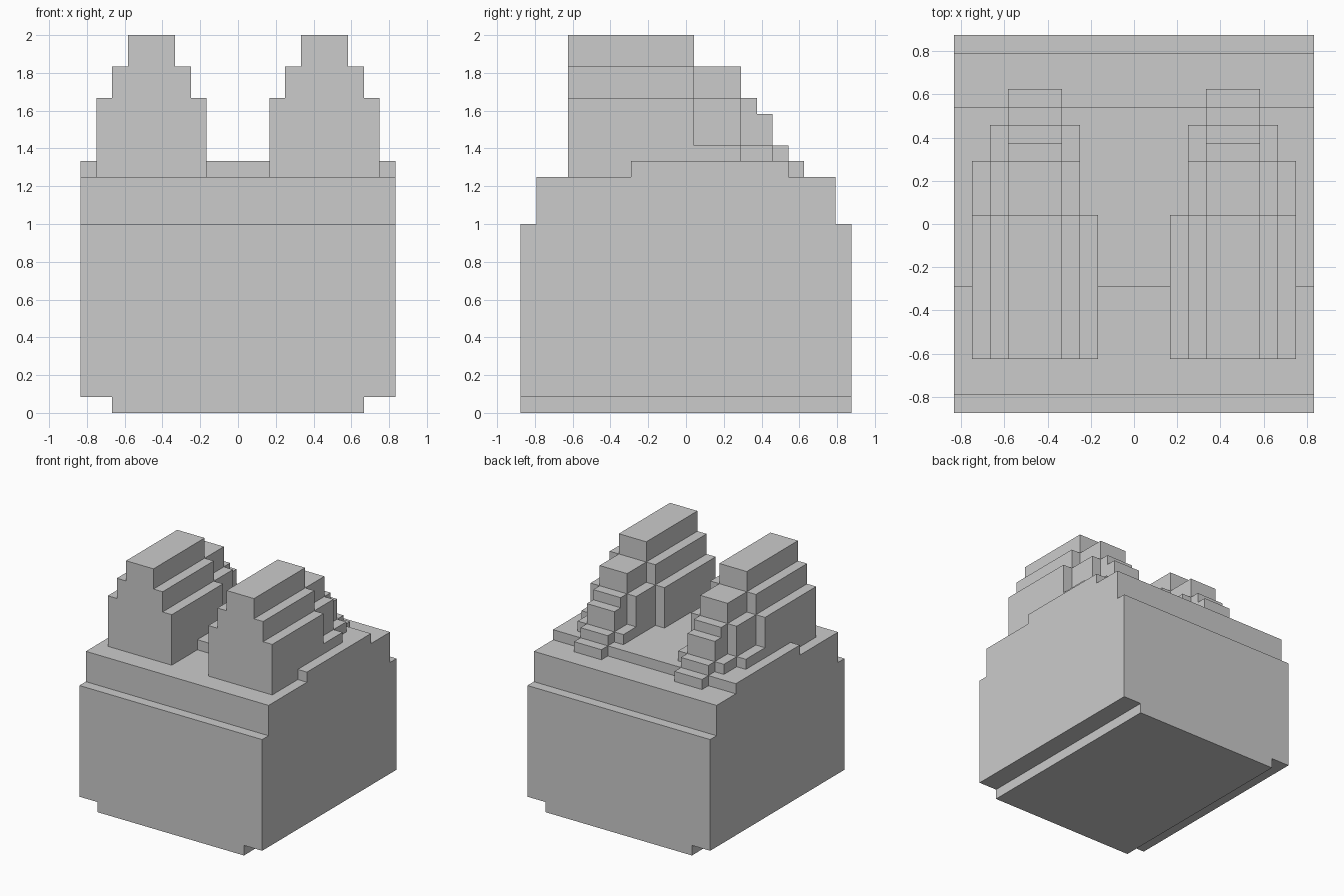
import bpy, bmesh

if "Cube" in bpy.data.objects:
    bpy.data.objects.remove(bpy.data.objects["Cube"])

U = 1 / 24  # the model sits on a grid of 1/24 unit


def extrude_side(name, x0, x1, profile):
    """Extrude a (y, z) side profile from x0 to x1, all in grid units."""
    bm = bmesh.new()
    face = bm.faces.new([bm.verts.new((x0 * U, y * U, z * U)) for y, z in profile])
    out = bmesh.ops.extrude_face_region(bm, geom=[face])
    new = [v for v in out["geom"] if isinstance(v, bmesh.types.BMVert)]
    bmesh.ops.translate(bm, verts=new, vec=((x1 - x0) * U, 0, 0))
    bmesh.ops.recalc_face_normals(bm, faces=bm.faces)
    mesh = bpy.data.meshes.new(name)
    bm.to_mesh(mesh)
    bm.free()
    obj = bpy.data.objects.new(name, mesh)
    bpy.context.collection.objects.link(obj)
    return obj


def stairs(start, base, steps):
    """Side profile rising at y=start, then stepping down toward the back."""
    pts, y = [(start, base)], start
    for end, top in steps:
        pts += [(y, top), (end, top)]
        y = end
    return pts + [(y, base)]


def apply_modifier(obj, mod):
    bpy.context.view_layer.objects.active = obj
    bpy.ops.object.modifier_apply(modifier=mod.name)


# Main block with set-back shoulders and a raised deck
extrude_side("body", -20, 20, stairs(-21, 2, [
    (-19, 24), (-7, 30), (13, 32), (19, 30), (21, 24)]))

# Narrower foot underneath
extrude_side("foot", -16, 16, stairs(-21, 0, [(21, 2)]))

# Stepped tower: nested layers, widest and lowest first
tower = extrude_side("stepped_tower", 4, 18, stairs(-15, 30, [(1, 40)]))
layers = [
    ("tower_shelf", 12, 18, [(7, 34)]),
    ("tower_middle", 6, 16, [(1, 44), (7, 40), (11, 34)]),
    ("tower_ridge", 8, 14, [(1, 48), (7, 44), (9, 40), (11, 38), (13, 34), (15, 32)]),
]
for name, x0, x1, steps in layers:
    layer = extrude_side(name, x0, x1, stairs(-15, 30, steps))
    layer.hide_render = True
    mod = tower.modifiers.new(name, "BOOLEAN")
    mod.operation = "UNION"
    mod.solver = "EXACT"
    mod.object = layer
    apply_modifier(tower, mod)
    bpy.data.objects.remove(layer)

# Matching tower on the other side
mirror = tower.modifiers.new("mirror", "MIRROR")
mirror.use_axis[0] = True
apply_modifier(tower, mirror)
